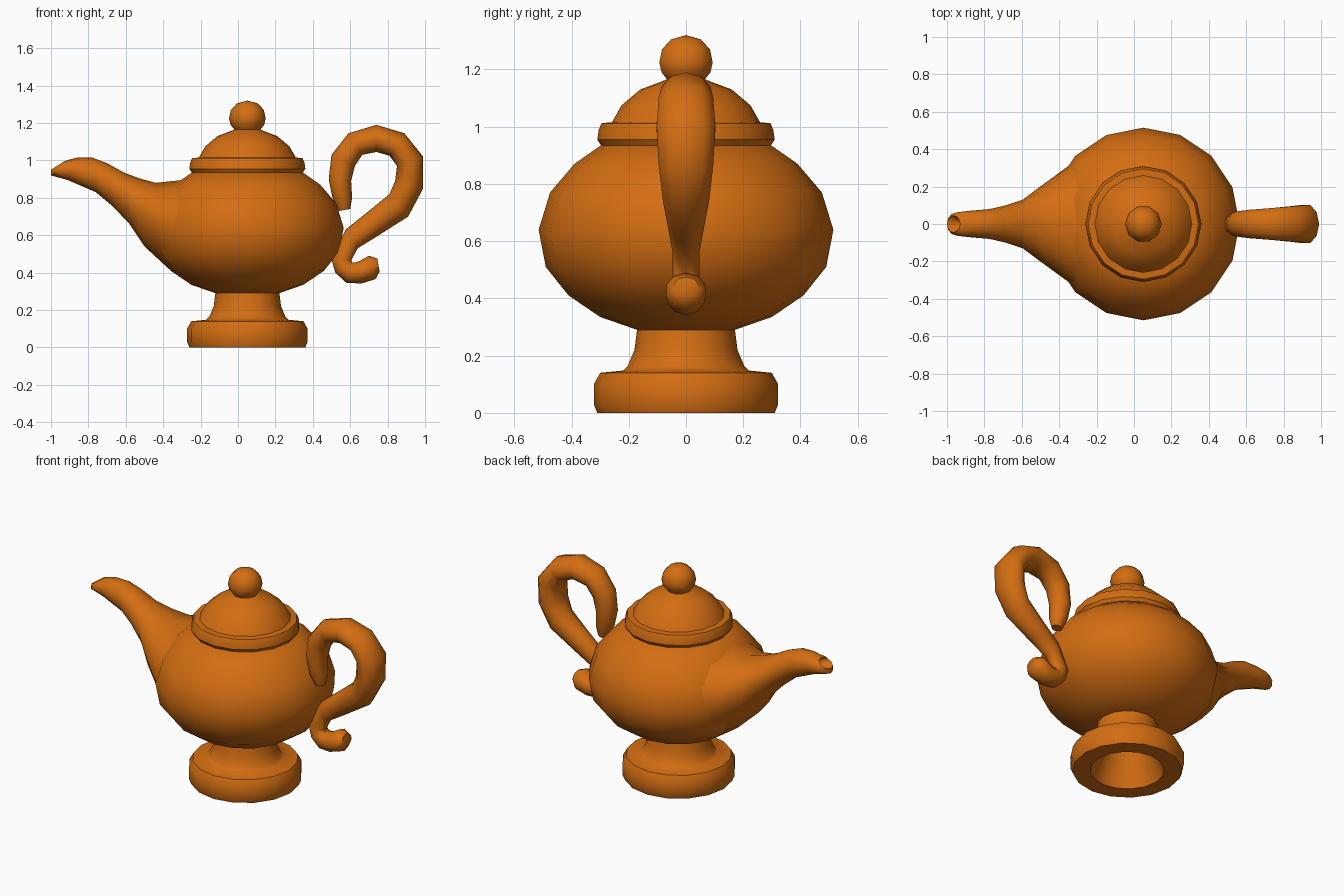
import bpy
import bmesh
from math import cos, sin, tau, radians
from mathutils import Vector

default_cube = bpy.data.objects.get("Cube")
if default_cube:
    bpy.data.objects.remove(default_cube, do_unlink=True)

AXIS_X = 0.05   # vertical axis of all the turned parts

# Single glaze colour
glaze = bpy.data.materials.new("burnt_orange_glaze")
colour = (0.65, 0.155, 0.006, 1)
glaze.use_nodes = True
glaze.diffuse_color = colour
shader = glaze.node_tree.nodes["Principled BSDF"]
shader.inputs["Base Color"].default_value = colour
shader.inputs["Roughness"].default_value = 0.6


def skin_rings(name, rings, cap_start, cap_end, angle):
    """Bridge consecutive rings of points into one smooth-shaded object."""
    bm = bmesh.new()
    loops = [[bm.verts.new(point) for point in ring] for ring in rings]
    count = len(loops[0])
    for lower, upper in zip(loops, loops[1:]):
        for i in range(count):
            j = (i + 1) % count
            bm.faces.new((lower[i], lower[j], upper[j], upper[i]))
    if cap_start:
        bm.faces.new(loops[0][::-1])
    if cap_end:
        bm.faces.new(loops[-1])
    bmesh.ops.remove_doubles(bm, verts=bm.verts, dist=0.0001)
    bmesh.ops.recalc_face_normals(bm, faces=bm.faces)
    mesh = bpy.data.meshes.new(name)
    bm.to_mesh(mesh)
    bm.free()
    mesh.materials.append(glaze)
    obj = bpy.data.objects.new(name, mesh)
    bpy.context.collection.objects.link(obj)
    bpy.ops.object.select_all(action="DESELECT")
    obj.select_set(True)
    bpy.context.view_layer.objects.active = obj
    bpy.ops.object.shade_smooth_by_angle(angle=radians(angle))
    return obj


def turned(name, profile, sides=16, angle=40):
    """Revolve a (radius, height) profile around the pot axis."""
    rings = []
    for radius, height in profile:
        rings.append([
            (AXIS_X + radius * cos(tau * i / sides),
             radius * sin(tau * i / sides), height)
            for i in range(sides)])
    return skin_rings(name, rings, False, False, angle)


def lofted(name, sections, sides, angle=50):
    """Loft ellipses, each spanning two (x, z) points with a half width in y."""
    rings = []
    for x1, z1, x2, z2, half_width in sections:
        first, second = Vector((x1, 0, z1)), Vector((x2, 0, z2))
        centre, arm = (first + second) / 2, (first - second) / 2
        side = Vector((0, half_width, 0))
        rings.append([
            centre + arm * cos(tau * i / sides) + side * sin(tau * i / sides)
            for i in range(sides)])
    return skin_rings(name, rings, True, True, angle)


# Pedestal foot, hollow underneath
turned("foot", [
    (0, .25), (.12, .22), (.16, .12), (.21, 0), (.31, 0), (.322, .03),
    (.322, .1), (.3, .14), (.22, .148), (.203, .165), (.18, .22),
    (.17, .3), (0, .3)])

# Round bowl
turned("bowl", [
    (0, .29), (.17, .29), (.3, .335), (.41, .41), (.49, .51),
    (.515, .64), (.475, .77), (.39, .87), (.29, .94), (0, .94)])

# Rolled collar around the lid
turned("lid_collar", [
    (0, .935), (.297, .935), (.31, .955), (.305, .99), (.295, 1.012),
    (.265, 1.015), (0, 1.015)])

# Domed lid
turned("lid_dome", [
    (.262, 1.01), (.225, 1.075), (.16, 1.13), (.085, 1.158),
    (.07, 1.165), (0, 1.165)])

# Lid knob
turned("lid_knob", [
    (.065, 1.16), (.09, 1.19), (.098, 1.225), (.088, 1.27),
    (.055, 1.305), (0, 1.32)], sides=10)

# Spout, flaring into the bowl and ending in a recessed opening
lofted("spout", [
    (-.2, .9, -.15, .33, .42),
    (-.3, .895, -.25, .35, .365),
    (-.44, .88, -.37, .42, .27),
    (-.53, .905, -.5, .54, .19),
    (-.61, .935, -.58, .66, .13),
    (-.7, .985, -.67, .755, .1),
    (-.78, 1.015, -.76, .83, .08),
    (-.86, 1.015, -.91, .895, .07),
    (-.9, 1.005, -1, .92, .062),
    (-.93, .995, -1, .95, .045),
    (-.89, .98, -.97, .945, .03),
    (-.85, .96, -.91, .93, .02)], sides=12)

# Looping handle with a curled lower end
lofted("handle", [
    (.54, .73, .6, .74, .03),
    (.505, .8, .61, .8, .055),
    (.485, .9, .605, .89, .065),
    (.5, 1.03, .625, .97, .07),
    (.59, 1.145, .665, 1.03, .08),
    (.74, 1.19, .74, 1.045, .09),
    (.89, 1.145, .81, 1.025, .1),
    (.99, 1.02, .85, .97, .108),
    (.99, .85, .84, .89, .1),
    (.91, .7, .81, .82, .085),
    (.745, .595, .7, .73, .065),
    (.64, .53, .575, .63, .05),
    (.605, .465, .5, .47, .05),
    (.61, .455, .52, .4, .055),
    (.63, .455, .58, .345, .06),
    (.655, .465, .66, .342, .068),
    (.7, .49, .735, .365, .073),
    (.745, .475, .757, .405, .045)], sides=10)
